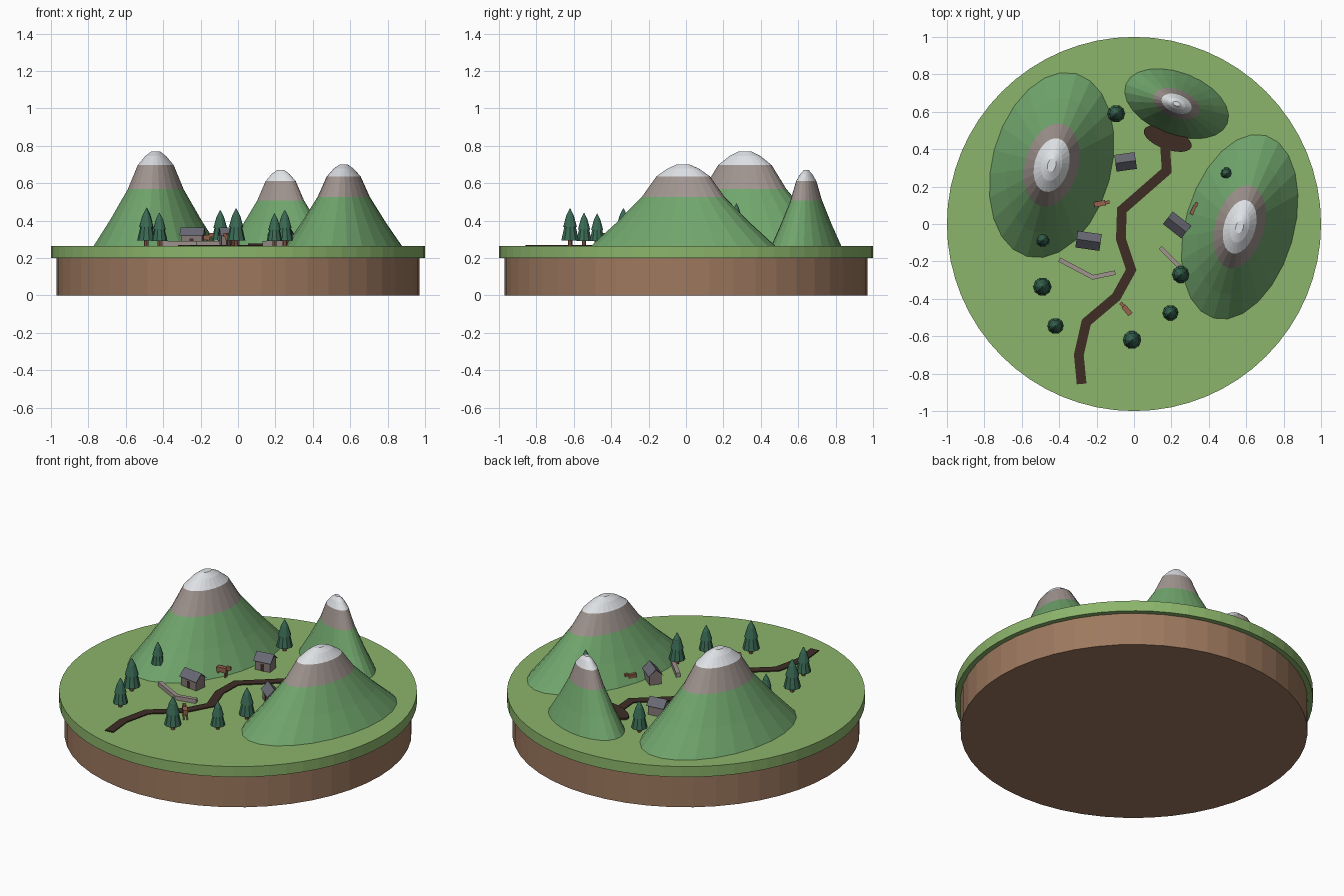
import bpy, bmesh, math
from mathutils import Vector, Matrix

cube = bpy.data.objects.get("Cube")
if cube:
    bpy.data.objects.remove(cube, do_unlink=True)

GROUND = 0.265


def material(name, *rgb):
    lin = [((c / 255 + 0.055) / 1.055) ** 2.4 for c in rgb] + [1]
    m = bpy.data.materials.new(name)
    m.use_nodes = True
    m.diffuse_color = lin
    m.node_tree.nodes["Principled BSDF"].inputs["Base Color"].default_value = lin
    return m


SOIL = material("soil brown", 158, 121, 95)
GRASS = material("meadow green", 140, 181, 107)
SLOPE = material("slope green", 112, 165, 108)
ROCK = material("rock grey", 160, 148, 143)
SNOW = material("snow white", 222, 225, 229)
PINE = material("pine green", 58, 106, 84)
TRACK = material("dark earth", 62, 45, 37)
WALL = material("house wall grey", 132, 121, 119)
ROOF = material("slate roof", 103, 104, 114)
HIDE = material("hide brown", 150, 100, 76)


def finish(name, bm, mats, loc=(0, 0, 0), turn=0, scale=1):
    bmesh.ops.recalc_face_normals(bm, faces=bm.faces)
    me = bpy.data.meshes.new(name)
    bm.to_mesh(me)
    bm.free()
    for m in mats:
        me.materials.append(m)
    ob = bpy.data.objects.new(name, me)
    ob.location = loc
    ob.rotation_euler.z = math.radians(turn)
    ob.scale = (scale,) * 3
    bpy.context.collection.objects.link(ob)
    return ob


def lathe(bm, profile, sides, sx=1, sy=1, bands=None):
    """Stack rings of (radius, height, material index) and cap both ends."""
    rings = []
    for r, z, _ in profile:
        rings.append([bm.verts.new((r * sx * math.cos(a), r * sy * math.sin(a), z))
                      for a in (math.tau * i / sides for i in range(sides))])
    for lower, upper, p in zip(rings, rings[1:], profile):
        for i in range(sides):
            j = (i + 1) % sides
            bm.faces.new((lower[i], lower[j], upper[j], upper[i])).material_index = p[2]
    bm.faces.new(rings[0][::-1]).material_index = profile[0][2]
    bm.faces.new(rings[-1]).material_index = profile[-1][2]


def box(bm, centre, size, mat=0):
    new = bmesh.ops.create_cube(bm, size=1, matrix=Matrix.Translation(centre) @ Matrix.Diagonal((*size, 1)))
    for f in {f for v in new["verts"] for f in v.link_faces}:
        f.material_index = mat


def ribbon(name, points, width, height, mat):
    """Mitred strip along a path on the ground."""
    bm = bmesh.new()
    pts = [Vector(p) for p in points]
    sections = []
    for i, p in enumerate(pts):
        a = (p - pts[i - 1]).normalized() if i else (pts[1] - p).normalized()
        b = (pts[i + 1] - p).normalized() if i + 1 < len(pts) else a
        t = (a + b).normalized()
        side = Vector((-t.y, t.x)) * (width / 2 / t.dot(a))
        l, r = p + side, p - side
        sections.append([bm.verts.new((q.x, q.y, z)) for q, z in
                         ((l, GROUND - 0.005), (l, GROUND + height), (r, GROUND + height), (r, GROUND - 0.005))])
    for s, e in zip(sections, sections[1:]):
        for k in range(4):
            bm.faces.new((s[k], s[(k + 1) % 4], e[(k + 1) % 4], e[k]))
    bm.faces.new(sections[0])
    bm.faces.new(sections[-1])
    finish(name, bm, [mat])


# Round base
bm = bmesh.new()
lathe(bm, [(0.97, 0, 0), (0.97, 0.2, 0)], 48)
finish("soil_base", bm, [SOIL])
bm = bmesh.new()
lathe(bm, [(1, 0.2, 0), (1, GROUND, 0)], 64)
finish("meadow", bm, [GRASS])


# Mountains: green flanks, rock band, snow cap
def mountain(name, x, y, sx, sy, height, turn):
    bm = bmesh.new()
    shape = [(1, 0, 0), (0.73, 0.28, 0), (0.45, 0.6, 1), (0.29, 0.855, 2), (0.17, 0.95, 2), (0.07, 1, 2)]
    lathe(bm, [(r, h * height, m) for r, h, m in shape], 24, sx, sy)
    finish(name, bm, [SLOPE, ROCK, SNOW], (x, y, GROUND), turn)


mountain("left_mountain", -0.44, 0.315, 0.318, 0.506, 0.505, -15)
mountain("back_mountain", 0.228, 0.643, 0.291, 0.167, 0.405, -21)
mountain("right_mountain", 0.565, -0.015, 0.29, 0.508, 0.435, -16)

# Footpath and the earth patch where it ends
ribbon("footpath", [(-0.28, -0.855), (-0.295, -0.70), (-0.255, -0.525), (-0.095, -0.39), (-0.015, -0.245),
                    (-0.07, -0.08), (-0.065, 0.075), (0.175, 0.285), (0.165, 0.43)], 0.052, 0.006, TRACK)
bm = bmesh.new()
lathe(bm, [(1, 0, 0), (1, 0.012, 0)], 24, 0.135, 0.058)
finish("earth_patch", bm, [TRACK], (0.18, 0.457, GROUND), -20)

# Low stone walls
ribbon("left_stone_wall", [(-0.4, -0.19), (-0.22, -0.285), (-0.1, -0.26)], 0.024, 0.025, ROCK)
ribbon("right_stone_wall", [(0.14, -0.125), (0.255, -0.24)], 0.024, 0.025, ROCK)


# Pine trees: trunk and two crown tiers
def tree(x, y, z=GROUND, scale=1.0):
    bm = bmesh.new()
    lathe(bm, [(0.012, 0, 1), (0.012, 0.04, 1)], 8)
    lathe(bm, [(0.049, 0.03, 0), (0.028, 0.12, 0)], 10)
    lathe(bm, [(0.039, 0.1, 0), (0.022, 0.16, 0), (0.002, 0.2, 0)], 10)
    finish("pine_tree", bm, [PINE, HIDE], (x, y, z), 0, scale)


for x, y, s in [(-0.095, 0.59, 0.95), (-0.49, -0.335, 1), (-0.42, -0.545, 0.88),
                (-0.01, -0.62, 1), (0.195, -0.475, 0.86), (0.25, -0.27, 0.95)]:
    tree(x, y, GROUND, s)
tree(-0.487, -0.085, 0.315, 0.77)
tree(0.495, 0.27, 0.36, 0.66)


# Gabled houses
def house(name, x, y, length, depth, turn):
    bm = bmesh.new()
    w, d = length / 2, depth / 2
    box(bm, (0, 0, 0.03), (length * 0.88, depth * 0.82, 0.06))
    # gable infill and roof prism
    for half, span, low, top, mat in ((w * 0.88, d * 0.82, 0.06, 0.09, 0), (w, d, 0.055, 0.098, 1)):
        ends = [[bm.verts.new((sx * half, yy, zz)) for yy, zz in
                 ((-span, low), (0, top), (span, low), (0, top - 0.009 if mat else low))] for sx in (-1, 1)]
        a, b = ends
        for k in range(4):
            bm.faces.new((a[k], a[(k + 1) % 4], b[(k + 1) % 4], b[k])).material_index = mat
        for e in ends:
            bm.faces.new(e).material_index = mat
    box(bm, (0, -d * 0.82, 0.02), (0.022, 0.004, 0.04), 2)
    finish(name, bm, [WALL, ROOF, TRACK], (x, y, GROUND), turn)


house("left_house", -0.243, -0.09, 0.13, 0.09, -8)
house("back_house", -0.045, 0.332, 0.11, 0.09, 8)
house("right_house", 0.23, -0.005, 0.125, 0.085, -38)


# Grazing animals facing along their own x axis
def animal(name, x, y, turn, z=GROUND, scale=1.0):
    bm = bmesh.new()
    box(bm, (-0.008, 0, 0.045), (0.06, 0.028, 0.028))
    box(bm, (0.032, 0, 0.058), (0.026, 0.018, 0.02))
    for lx in (-0.03, 0.014):
        for ly in (-0.009, 0.009):
            box(bm, (lx, ly, 0.016), (0.008, 0.008, 0.033))
    finish(name, bm, [HIDE], (x, y, z), turn, scale)


animal("meadow_animal", -0.175, 0.11, 10)
animal("path_animal", -0.043, -0.455, 130)
animal("slope_animal", 0.322, 0.08, 65, GROUND, 0.85)
